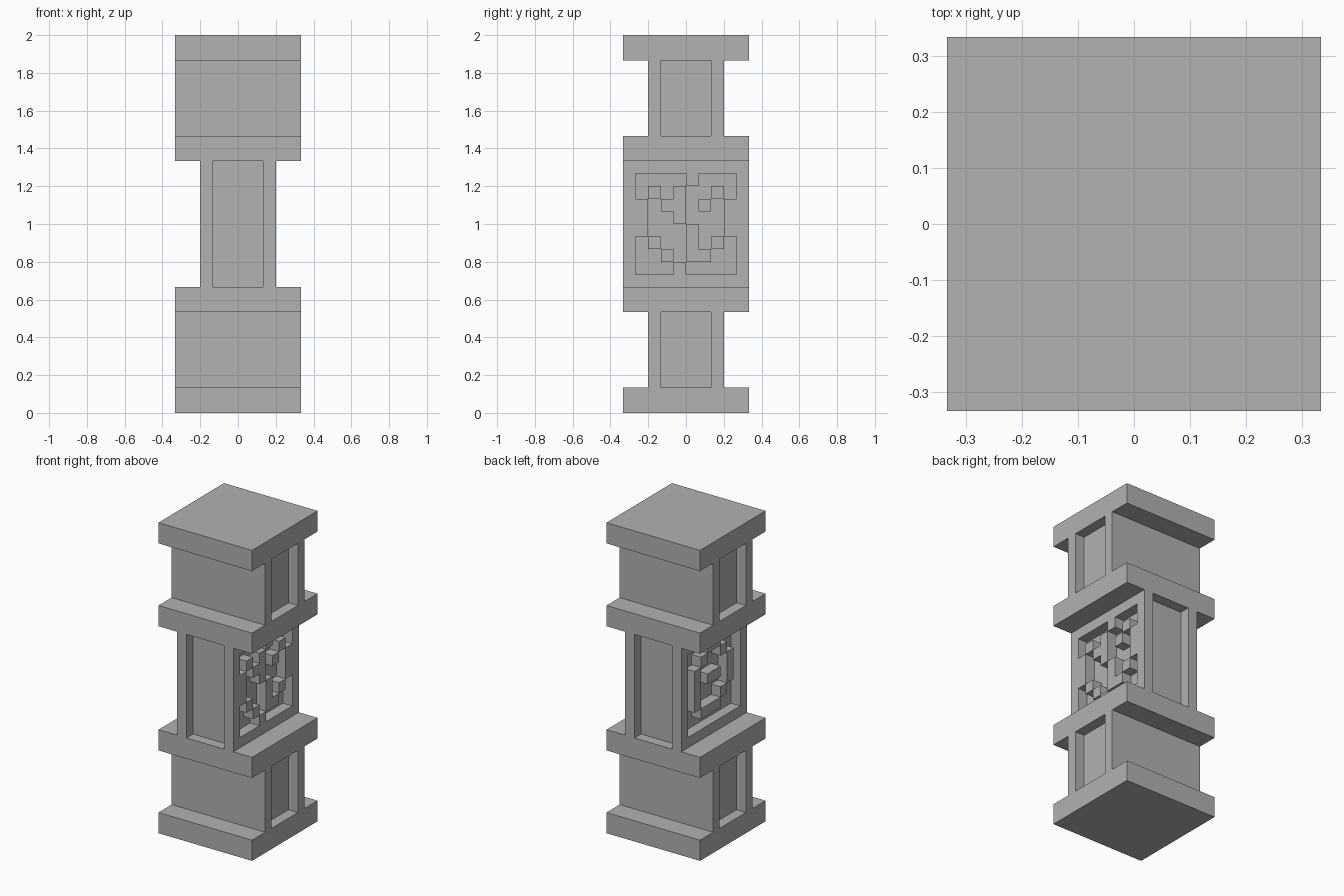
import bpy, bmesh, math
from mathutils import Matrix, Vector

cube = bpy.data.objects.get("Cube")
if cube:
    bpy.data.objects.remove(cube, do_unlink=True)

U = 2 / 30  # one block unit

stone = bpy.data.materials.new("grey_stone")
stone.use_nodes = True
grey = (0.445, 0.445, 0.445, 1)
stone.diffuse_color = grey
stone.node_tree.nodes["Principled BSDF"].inputs["Base Color"].default_value = grey


def finish(name, bm):
    bmesh.ops.scale(bm, vec=(U, U, U), verts=bm.verts)
    mesh = bpy.data.meshes.new(name)
    bm.to_mesh(mesh)
    bm.free()
    mesh.materials.append(stone)
    obj = bpy.data.objects.new(name, mesh)
    bpy.context.collection.objects.link(obj)
    return obj


def box(name, low, high):
    """Box between two corners given in block units."""
    low, high = Vector(low), Vector(high)
    bm = bmesh.new()
    fit = Matrix.Translation((low + high) / 2) @ Matrix.Diagonal((*(high - low), 1))
    bmesh.ops.create_cube(bm, size=1, matrix=fit)
    return finish(name, bm)


def relief(name, rows, angle):
    """Sunken side panel with raised cells; rows run from top to bottom."""
    pattern = ["#" * 8] + rows + ["#" * 8]
    bm = bmesh.new()
    grid = [[bm.verts.new((2, y - 4, 20 - k)) for y in range(9)] for k in range(11)]
    raised = []
    for k, row in enumerate(pattern):
        for y, cell in enumerate(row):
            face = bm.faces.new((grid[k][y], grid[k + 1][y],
                                 grid[k + 1][y + 1], grid[k][y + 1]))
            if cell == "#":
                raised.append(face)
    result = bmesh.ops.extrude_face_region(bm, geom=raised)
    moved = [g for g in result["geom"] if isinstance(g, bmesh.types.BMVert)]
    bmesh.ops.translate(bm, vec=(1, 0, 0), verts=moved)
    bmesh.ops.rotate(bm, cent=(0, 0, 0), verts=bm.verts,
                     matrix=Matrix.Rotation(angle, 3, "Z"))
    return finish(name, bm)


# Square slabs: foot, two ledges and cap
for name, z in (("foot_slab", 0), ("lower_ledge", 8), ("upper_ledge", 20), ("cap_slab", 28)):
    box(name, (-5, -5, z), (5, 5, z + 2))

# Lower and upper blocks: plain front and back walls, sunken panels at the sides
for level, z in (("lower", 2), ("upper", 22)):
    box(level + "_core", (-4, -2, z), (4, 2, z + 6))
    box(level + "_front_wall", (-5, -3, z), (5, -2, z + 6))
    box(level + "_back_wall", (-5, 2, z), (5, 3, z + 6))

# Middle block: core with sunken front and back, and corner posts
box("middle_core", (-2, -4, 10), (2, 4, 20))
for x, side in ((2, "left"), (-3, "right")):
    for y, end in ((-5, "front"), (4, "back")):
        box(f"{end}_{side}_post", (x, y, 10), (x + 1, y + 1, 20))

# Carved reliefs on the two sides
relief("left_relief", [
    "....#...",
    ".#.#..#.",
    "#.##.#.#",
    "#..#...#",
    "#...#..#",
    ".#..#.#.",
    "..#.##..",
    "...#....",
], 0)
relief("right_relief", [
    "...##...",
    "..#..#..",
    ".#....#.",
    ".#.##.#.",
    ".#....#.",
    ".#...#..",
    "..###...",
    "........",
], math.pi)
